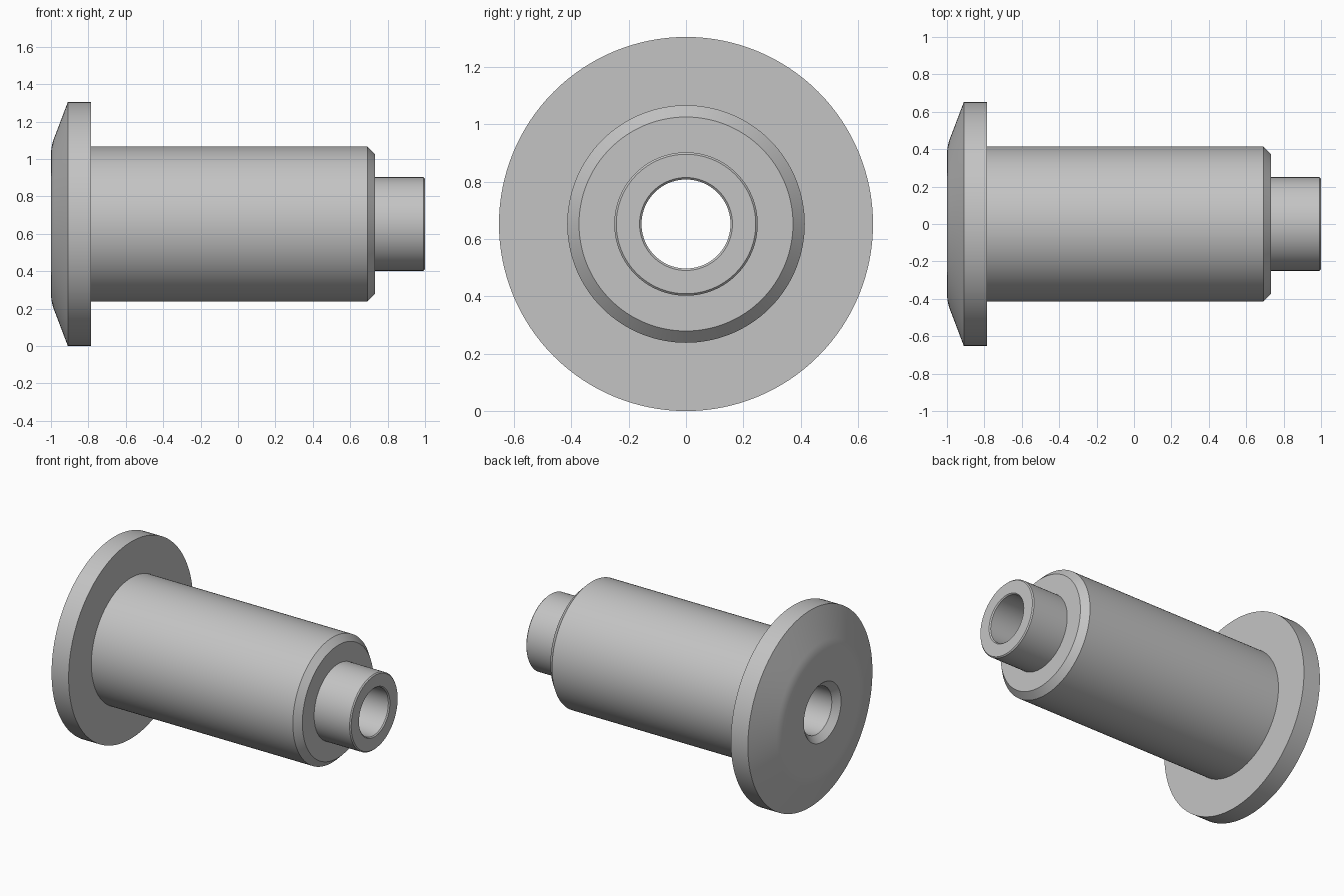
import bpy, bmesh, math
from mathutils import Vector

AXIS_Z = 0.652
SEGMENTS = 128

cube = bpy.data.objects.get("Cube")
if cube:
    bpy.data.objects.remove(cube, do_unlink=True)

# Plain grey metal
grey = bpy.data.materials.new("light_grey_metal")
grey.use_nodes = True
colour = (0.55, 0.55, 0.55, 1)
grey.diffuse_color = colour
grey.node_tree.nodes["Principled BSDF"].inputs["Base Color"].default_value = colour


def fillet(a, corner, b, steps=6):
    """Rounded profile corner from a to b as (x, radius) points."""
    a, c, b = Vector(a), Vector(corner), Vector(b)
    ts = [i / steps for i in range(steps + 1)]
    return [tuple(a * (1 - t) ** 2 + c * 2 * t * (1 - t) + b * t * t) for t in ts]


def revolve(name, profile):
    """Spin a closed (x, radius) profile about the long axis."""
    bm = bmesh.new()
    verts = [bm.verts.new((x, 0, r)) for x, r in profile]
    edges = [bm.edges.new((v, verts[i - 1])) for i, v in enumerate(verts)]
    bmesh.ops.spin(bm, geom=verts + edges, cent=(0, 0, 0), axis=(1, 0, 0),
                   angle=math.tau, steps=SEGMENTS, use_merge=True)
    bmesh.ops.remove_doubles(bm, verts=bm.verts, dist=1e-5)
    bmesh.ops.recalc_face_normals(bm, faces=bm.faces)
    mesh = bpy.data.meshes.new(name)
    bm.to_mesh(mesh)
    bm.free()
    mesh.materials.append(grey)
    obj = bpy.data.objects.new(name, mesh)
    obj.location.z = AXIS_Z
    bpy.context.collection.objects.link(obj)
    bpy.ops.object.select_all(action="DESELECT")
    obj.select_set(True)
    bpy.context.view_layer.objects.active = obj
    bpy.ops.object.shade_smooth_by_angle(angle=math.radians(30))
    return obj


# Domed flange head, flat face blending into a shallow cone
head = fillet((-1, 0.37), (-1, 0.415), (-0.984, 0.457)) + [(-0.91, 0.652), (-0.785, 0.652)]
# Main barrel with chamfered end
barrel = [(-0.785, 0.414), (0.692, 0.414), (0.733, 0.373)]
# Narrow spigot with a fine edge break
spigot = [(0.733, 0.25), (0.993, 0.25), (1, 0.243)]
# Through bore, countersunk at the head
bore = [(1, 0.162), (0.993, 0.155), (-0.96, 0.155), (-1, 0.195)]

revolve("flanged_sleeve", head + barrel + spigot + bore)
